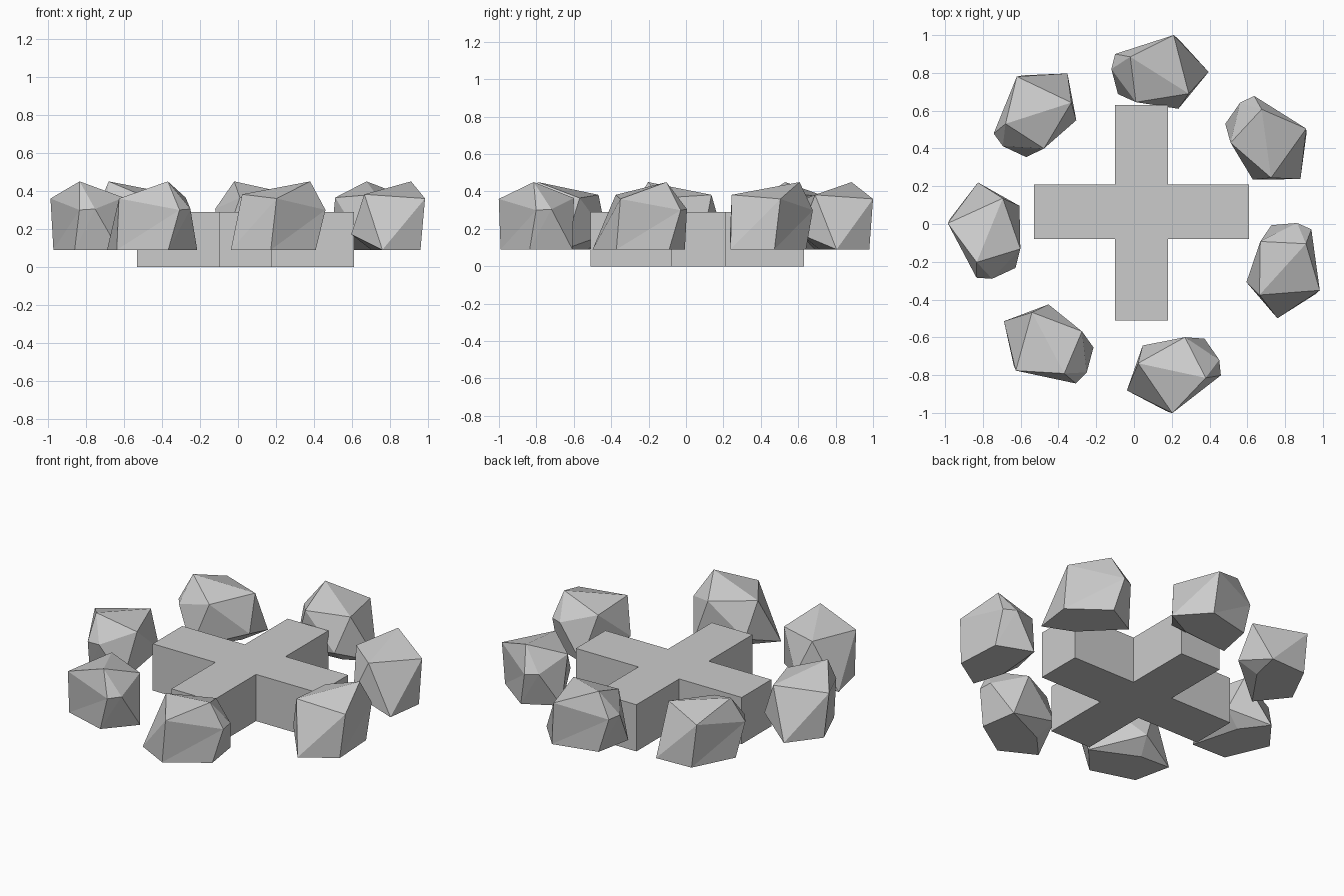
import bpy, bmesh, math
from mathutils import Matrix, Vector

if "Cube" in bpy.data.objects:
    bpy.data.objects.remove(bpy.data.objects["Cube"])


def add_object(name, bm):
    bmesh.ops.recalc_face_normals(bm, faces=bm.faces[:])
    mesh = bpy.data.meshes.new(name)
    bm.to_mesh(mesh)
    bm.free()
    obj = bpy.data.objects.new(name, mesh)
    bpy.context.collection.objects.link(obj)
    return obj


# Crossed logs: one plus-shaped profile extruded upward
X0, X1, X2, X3 = -0.53, -0.10, 0.18, 0.61
Y0, Y1, Y2, Y3 = -0.51, -0.08, 0.21, 0.63
plus = [(X1, Y0), (X2, Y0), (X2, Y1), (X3, Y1), (X3, Y2), (X2, Y2),
        (X2, Y3), (X1, Y3), (X1, Y2), (X0, Y2), (X0, Y1), (X1, Y1)]
bm = bmesh.new()
base = bm.faces.new([bm.verts.new((x, y, 0)) for x, y in plus])
ext = bmesh.ops.extrude_face_region(bm, geom=[base], use_keep_orig=True)
top_verts = [g for g in ext["geom"] if isinstance(g, bmesh.types.BMVert)]
bmesh.ops.translate(bm, verts=top_verts, vec=(0, 0, 0.29))
add_object("crossed_logs", bm)

# Rough stone: a distorted 20-sided rock with a flattened underside
CENTRE = Vector((0.03, 0, 0))
PEAK = (-0.02, 0.885, 0.45)
FOOT = (0.22, 0.715, 0.09)
UPPER = [(0.21, 1.0, 0.36), (0.29, 0.69, 0.382), (0.01, 0.645, 0.365),
         (-0.12, 0.82, 0.305), (-0.10, 0.90, 0.30)]
LOWER = [(0.395, 0.805, 0.09), (0.235, 0.61, 0.172), (-0.085, 0.688, 0.09),
         (-0.04, 0.915, 0.09), (0.235, 0.98, 0.09)]


def stone(name, angle):
    bm = bmesh.new()
    peak, foot = bm.verts.new(PEAK), bm.verts.new(FOOT)
    up = [bm.verts.new(p) for p in UPPER]
    low = [bm.verts.new(p) for p in LOWER]
    for i in range(5):
        j = (i + 1) % 5
        for tri in ((peak, up[i], up[j]), (up[i], low[i], up[j]),
                    (low[i], low[j], up[j]), (foot, low[j], low[i])):
            bm.faces.new(tri)
    bmesh.ops.rotate(bm, verts=bm.verts[:], cent=CENTRE,
                     matrix=Matrix.Rotation(math.radians(angle), 3, 'Z'))
    add_object(name, bm)


# Ring of seven stones, 50 degrees apart
for k in range(7):
    stone(f"stone_{k + 1}", 50 * (k - 2))
